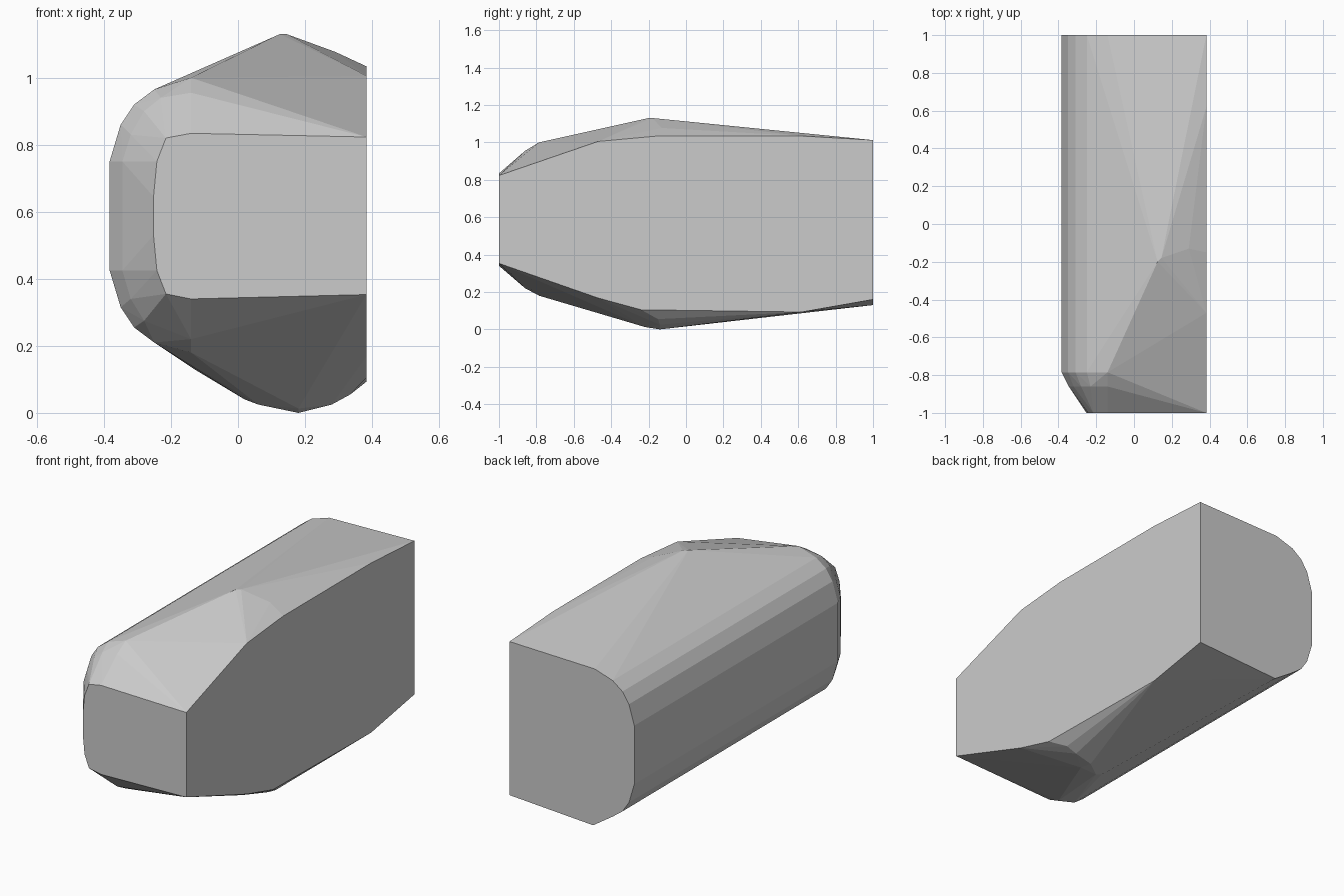
import bpy, bmesh

X = 0.383  # half width; the right side is one flat cut at x = X

# rounded left side outline (x, z), swept from the back to the front shoulder
side = [(-0.14, 1.0), (-0.25, 0.965), (-0.31, 0.92), (-0.35, 0.86), (-X, 0.75),
        (-X, 0.425), (-0.35, 0.315), (-0.31, 0.255), (-0.25, 0.21)]
# inset ring between the shoulder and the nose
ring = [(-0.14, 0.955), (-0.23, 0.94), (-0.28, 0.9), (-0.32, 0.83), (-0.345, 0.75),
        (-0.345, 0.425), (-0.32, 0.34), (-0.28, 0.275), (-0.14, 0.22)]
# flat nose outline
nose = [(X, 0.823), (-0.14, 0.834), (-0.215, 0.82), (-0.242, 0.75), (-0.252, 0.645),
        (-0.252, 0.53), (-0.242, 0.425), (-0.215, 0.355), (-0.14, 0.34), (X, 0.353)]
# flat right side outline (y, z)
cut = [(-0.47, 1.005), (-0.15, 1.034), (0.62, 1.034), (1, 1.012),
       (1, 0.16), (0.62, 0.093), (-0.24, 0.105), (-0.47, 0.168)]
# crown on the top and keel underneath
crown = [(0.125, -0.20, 1.13), (0.145, -0.18, 1.13), (0.29, -0.13, 1.077)]
keel = [(0.02, -0.24, 0.04), (0.06, -0.24, 0.025), (0.18, -0.22, 0.013),
        (0.18, -0.14, 0.0), (0.28, -0.14, 0.025), (0.335, -0.15, 0.055)]

points = [(x, y, z) for y in (-0.785, 1) for x, z in side]
points += [(x, -0.86, z) for x, z in ring]
points += [(x, -1, z) for x, z in nose]
points += [(X, y, z) for y, z in cut]
points += crown + keel
points += [(-0.14, -0.785, 0.18), (-0.13, 1, 0.13)]

# convex faceted shell around the outlines
bm = bmesh.new()
for p in points:
    bm.verts.new(p)
hull = bmesh.ops.convex_hull(bm, input=bm.verts)
loose = [v for v in bm.verts if not v.link_faces]
bmesh.ops.delete(bm, geom=loose, context='VERTS')
bmesh.ops.dissolve_limit(bm, angle_limit=0.01, verts=bm.verts, edges=bm.edges)
bmesh.ops.recalc_face_normals(bm, faces=bm.faces)

mesh = bpy.data.meshes.new("faceted_body")
bm.to_mesh(mesh)
bm.free()
bpy.context.collection.objects.link(bpy.data.objects.new("faceted_body", mesh))
